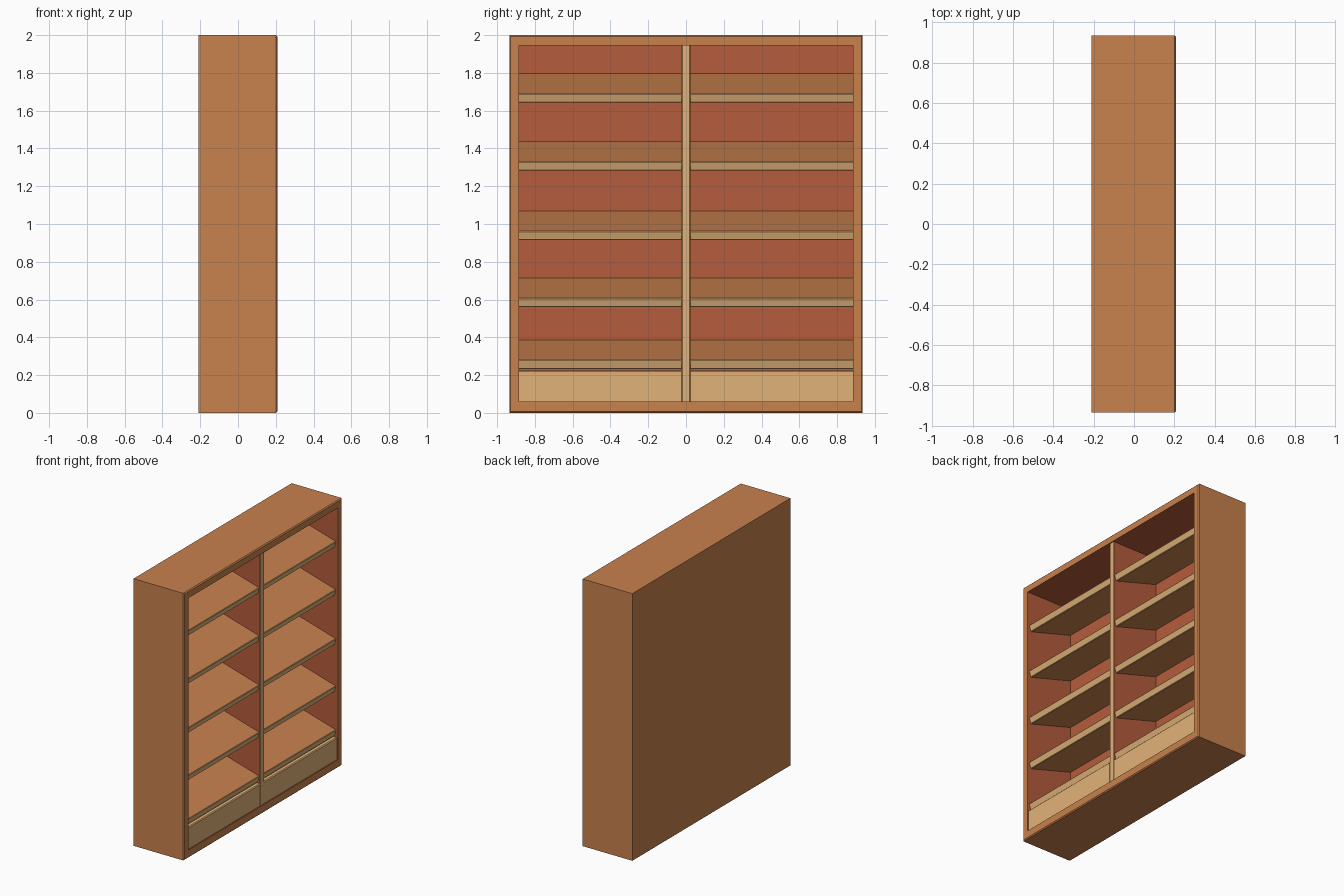
import bpy, bmesh, math

if "Cube" in bpy.data.objects:
    bpy.data.objects.remove(bpy.data.objects["Cube"])


def material(name, rgb):
    m = bpy.data.materials.new(name)
    m.diffuse_color = (*rgb, 1)
    m.use_nodes = True
    m.node_tree.nodes["Principled BSDF"].inputs["Base Color"].default_value = m.diffuse_color
    return m


WOOD = material("orange_wood", (0.58, 0.22, 0.075))
INNER = material("red_wood", (0.46, 0.11, 0.045))
EDGE = material("pale_edging", (0.76, 0.45, 0.19))


def finish(name, bm, mats):
    bmesh.ops.recalc_face_normals(bm, faces=bm.faces)
    me = bpy.data.meshes.new(name)
    bm.to_mesh(me)
    bm.free()
    for m in mats:
        me.materials.append(m)
    ob = bpy.data.objects.new(name, me)
    bpy.context.collection.objects.link(ob)
    return ob


def extruded(name, profile, axis, a, b, mats, edging):
    """Extrude a 2D profile along y (profile x,z) or z (profile x,y).
    Side faces listed in edging get the second material."""
    bm = bmesh.new()

    def ring(t):
        return [bm.verts.new((u, t, v) if axis == "y" else (u, v, t)) for u, v in profile]

    r0, r1 = ring(a), ring(b)
    n = len(profile)
    bm.faces.new(r0)
    bm.faces.new(r1)
    for i in range(n):
        j = (i + 1) % n
        f = bm.faces.new((r0[i], r0[j], r1[j], r1[i]))
        f.material_index = 1 if i in edging else 0
    return finish(name, bm, mats)


# Open case: nested rectangular rings from the back, round the rim, into the recess
BACK, FRONT, INSIDE = -0.21, 0.208, -0.175
HALF_IN, Z_LOW, Z_HIGH = 0.884, 0.06, 1.946
sections = [(BACK, 0.935, 0, 2), (FRONT - 0.007, 0.935, 0, 2),
            (FRONT, 0.928, 0.007, 1.993), (FRONT, HALF_IN, Z_LOW, Z_HIGH),
            (INSIDE, HALF_IN, Z_LOW, Z_HIGH)]
bm = bmesh.new()
rings = [[bm.verts.new((x, y, z)) for y, z in ((-w, lo), (w, lo), (w, hi), (-w, hi))]
         for x, w, lo, hi in sections]
bm.faces.new(rings[0])
bm.faces.new(rings[-1]).material_index = 1
for k in range(len(rings) - 1):
    for i in range(4):
        j = (i + 1) % 4
        f = bm.faces.new((rings[k][i], rings[k][j], rings[k + 1][j], rings[k + 1][i]))
        f.material_index = 1 if k == 3 else 0
finish("bookcase_case", bm, [WOOD, INNER])

# Central divider with pale chamfered front edge
d, c = 0.023, 0.004
extruded("centre_divider",
         [(INSIDE, -d), (0.196, -d), (0.2, -d + c), (0.2, d - c), (0.196, d), (INSIDE, d)],
         "z", Z_LOW, Z_HIGH, [INNER, EDGE], {1, 2, 3})

# Sloping shelves, higher at the back, with pale chamfered front edge
tilt = math.atan2(0.106, 0.365)
nx, nz = math.sin(tilt), math.cos(tilt)
thick, fx = 0.05, 0.193
for row, top in enumerate((0.28, 0.608, 0.962, 1.33, 1.69)):
    def pt(along, down):
        return (fx - along * nz - down * nx, top + along * nx - down * nz)

    depth_top = (fx - INSIDE) / nz
    depth_bottom = (fx - thick * nx - INSIDE) / nz
    profile = [pt(depth_top, 0), pt(c, 0), pt(0, c), pt(0, thick - c),
               pt(c, thick), pt(depth_bottom, thick)]
    for side, y0, y1 in (("left", -HALF_IN, -d), ("right", d, HALF_IN)):
        extruded(f"shelf_{row + 1}_{side}", profile, "y", y0, y1, [WOOD, EDGE], {1, 2, 3})

# Plinth boards below the lowest shelves
px, pz = 0.199, 0.225
plinth = [(px - 0.03, Z_LOW), (px, Z_LOW), (px, pz - 0.006), (px - 0.006, pz), (px - 0.03, pz)]
for side, y0, y1 in (("left", -HALF_IN, -d), ("right", d, HALF_IN)):
    extruded(f"plinth_board_{side}", plinth, "y", y0, y1, [EDGE, EDGE], set())
